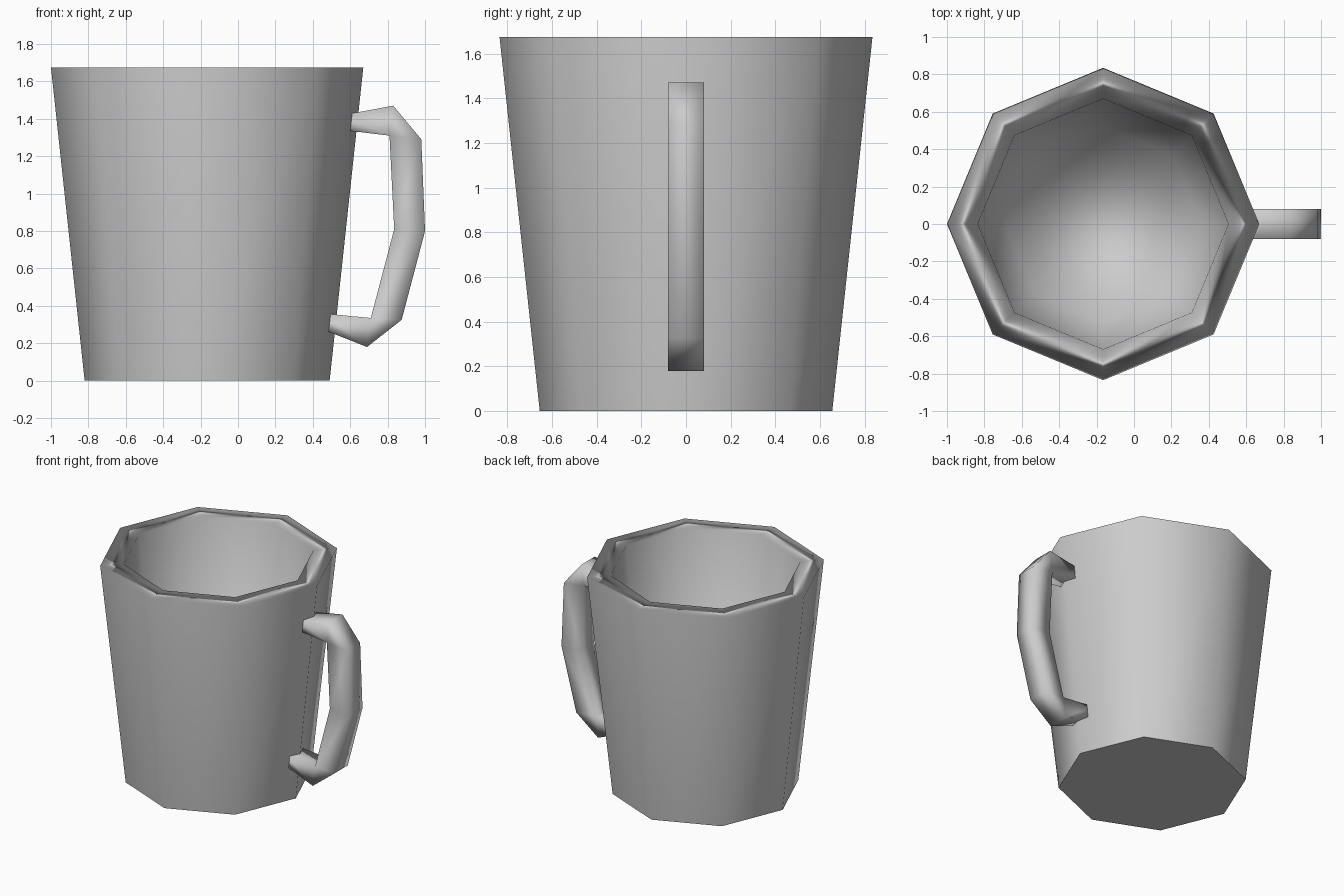
import bpy, bmesh
from math import cos, sin, tau

cube = bpy.data.objects.get("Cube")
if cube:
    bpy.data.objects.remove(cube)

SIDES = 8
CENTRE_X = -0.165

grey = bpy.data.materials.new("light_grey")
colour = (0.6, 0.6, 0.6, 1)
grey.diffuse_color = colour
grey.use_nodes = True
grey.node_tree.nodes["Principled BSDF"].inputs["Base Color"].default_value = colour


def finish(bm, name):
    """Turn a bmesh into a smooth object with area weighted normals."""
    bmesh.ops.recalc_face_normals(bm, faces=bm.faces)
    for f in bm.faces:
        f.smooth = True
    for e in bm.edges:
        # the underside of the cup stays crisp
        if name == "cup" and all(v.co.z < 0.001 for v in e.verts):
            e.smooth = False
    mesh = bpy.data.meshes.new(name)
    bm.to_mesh(mesh)
    bm.free()
    mesh.materials.append(grey)
    obj = bpy.data.objects.new(name, mesh)
    bpy.context.collection.objects.link(obj)
    mod = obj.modifiers.new("weighted_normals", "WEIGHTED_NORMAL")
    mod.keep_sharp = True
    return obj


# Cup: eight-sided tapered wall, flat rim, hollow inside
bm = bmesh.new()
profile = [(0.655, 0), (0.835, 1.675), (0.67, 1.675), (0.525, 0.15)]
rings = [[bm.verts.new((CENTRE_X + r * cos(tau * i / SIDES),
                        r * sin(tau * i / SIDES), z)) for i in range(SIDES)]
         for r, z in profile]
for a, b in zip(rings, rings[1:]):
    for i in range(SIDES):
        j = (i + 1) % SIDES
        bm.faces.new((a[i], a[j], b[j], b[i]))
bm.faces.new(rings[0])
bm.faces.new(rings[-1])
finish(bm, "cup")

# Handle: square bar bent round, inner bends share one corner
outer = [(0.56, 1.42), (0.83, 1.47), (0.98, 1.29), (1.0, 0.80),
         (0.875, 0.325), (0.69, 0.18), (0.45, 0.275)]
inner = [(0.56, 1.34), (0.81, 1.31), (0.835, 0.81), (0.71, 0.335), (0.45, 0.36)]
pairing = [0, 1, 1, 2, 3, 3, 4]
HALF = 0.08

bm = bmesh.new()


def edge_line(points, y):
    return [bm.verts.new((x, y, z)) for x, z in points]


out_f, out_b = edge_line(outer, -HALF), edge_line(outer, HALF)
in_f, in_b = edge_line(inner, -HALF), edge_line(inner, HALF)
for i in range(len(outer) - 1):
    p, q = pairing[i], pairing[i + 1]
    bm.faces.new((out_f[i], out_f[i + 1], out_b[i + 1], out_b[i]))
    for o, n in ((out_f, in_f), (out_b, in_b)):
        side = [o[i], o[i + 1], n[q]]
        if p != q:
            side.append(n[p])
        bm.faces.new(side)
    if p != q:
        bm.faces.new((in_f[p], in_f[q], in_b[q], in_b[p]))
for k in (0, -1):
    bm.faces.new((out_f[k], out_b[k], in_b[k], in_f[k]))
finish(bm, "handle")
